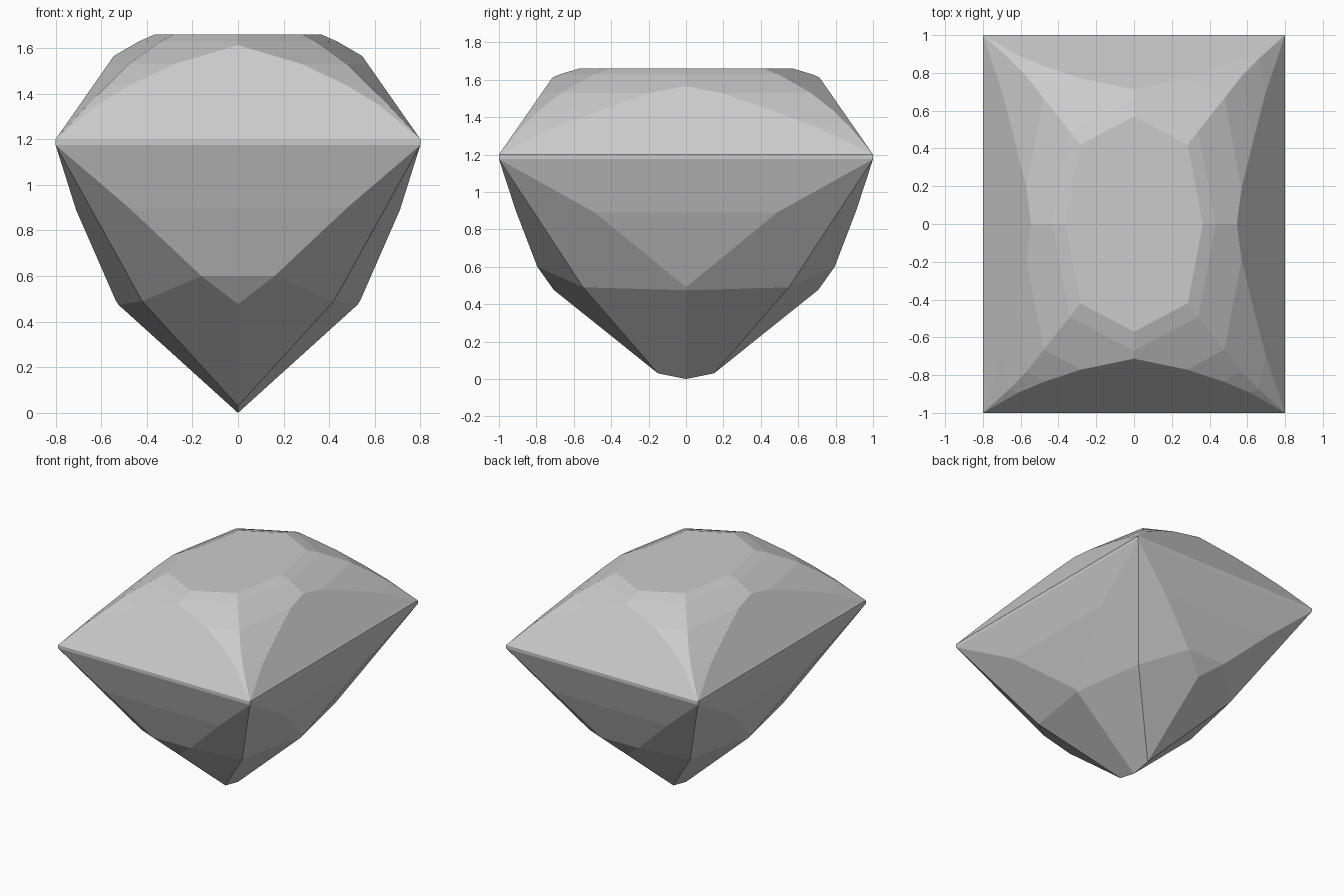
import bpy
import bmesh
from mathutils import Vector

cube = bpy.data.objects.get("Cube")
if cube:
    bpy.data.objects.remove(cube, do_unlink=True)

HEIGHT = 1.66
TOP = Vector((0.8, 1.0, 1.2))      # upper girdle corner
LOW = Vector((0.8, 1.0, 1.175))    # lower girdle corner

# Rough stone block
bm = bmesh.new()
bmesh.ops.create_cube(bm, size=1)
for v in bm.verts:
    v.co = Vector((v.co.x * 1.6, v.co.y * 2, (v.co.z + 0.5) * HEIGHT))


def cut(point, normal):
    """Grind one facet, mirrored to every side it belongs to."""
    for sx in ((1, -1) if normal[0] else (1,)):
        for sy in ((1, -1) if normal[1] else (1,)):
            flip = Vector((sx, sy, 1))
            bmesh.ops.bisect_plane(
                bm, geom=bm.verts[:] + bm.edges[:] + bm.faces[:], dist=0.0005,
                plane_co=Vector(point) * flip,
                plane_no=(Vector(normal) * flip).normalized(), clear_outer=True)
            rim = [e for e in bm.edges if e.is_boundary]
            if rim:
                bmesh.ops.edgeloop_fill(bm, edges=rim)


def facet(a, b, c, up):
    """Cut a facet through three points."""
    a, b, c = Vector(a), Vector(b), Vector(c)
    n = (b - a).cross(c - a)
    cut(a, n if n.z * up > 0 else -n)


def steps(azimuth, profile, up):
    """Cut stacked facets along one direction from (distance, z) points."""
    ax, ay = azimuth
    for (d0, z0), (d1, z1) in zip(profile, profile[1:]):
        slope = abs((z1 - z0) / (d1 - d0))
        cut((ax * d0, ay * d0, z0), (ax * slope, ay * slope, up))


# Crown: large front and side facets, then stepped corner facets
steps((0, 1), [(1, 1.2), (0.715, 1.61)], 1)
steps((1, 0), [(0.8, 1.2), (0.545, 1.565)], 1)
for azimuth, reach in (((0.466, 0.885), (0.504, 0.593, 0.812, 0.956, 1.081)),
                       ((0.982, 0.187), (0.358, 0.426, 0.595, 0.705, 0.812))):
    corner = azimuth[0] * TOP.x + azimuth[1] * TOP.y
    heights = (HEIGHT, 1.63, 1.53, 1.44, 1.35, TOP.z)
    steps(azimuth, list(zip((*reach, corner), heights))[::-1], 1)

# Pavilion: stepped front and side facets
steps((0, 1), [(1, LOW.z), (0.91, 0.9), (0.795, 0.6), (0.71, 0.48)], -1)
steps((1, 0), [(0.8, LOW.z), (0.71, 0.89), (0.535, 0.49)], -1)

# Pavilion: corner facets running down to the short keel
knee = (0.42, 0.55, 0.49)
keel_end = (0, 0.15, 0.03)
facet(LOW, knee, (0.16, 0.795, 0.6), -1)
facet(keel_end, knee, (0.16, 0.795, 0.6), -1)
facet(LOW, knee, (0.535, 0, 0.49), -1)
facet((0, 0, 0), knee, keel_end, -1)

bmesh.ops.remove_doubles(bm, verts=bm.verts[:], dist=0.003)
bmesh.ops.recalc_face_normals(bm, faces=bm.faces[:])

mesh = bpy.data.meshes.new("gemstone")
bm.to_mesh(mesh)
bm.free()
gem = bpy.data.objects.new("gemstone", mesh)
bpy.context.collection.objects.link(gem)

# Plain pale grey stone
grey = (0.6, 0.6, 0.6, 1)
mat = bpy.data.materials.new("pale_grey_stone")
mat.use_nodes = True
mat.diffuse_color = grey
mat.node_tree.nodes["Principled BSDF"].inputs["Base Color"].default_value = grey
mesh.materials.append(mat)
